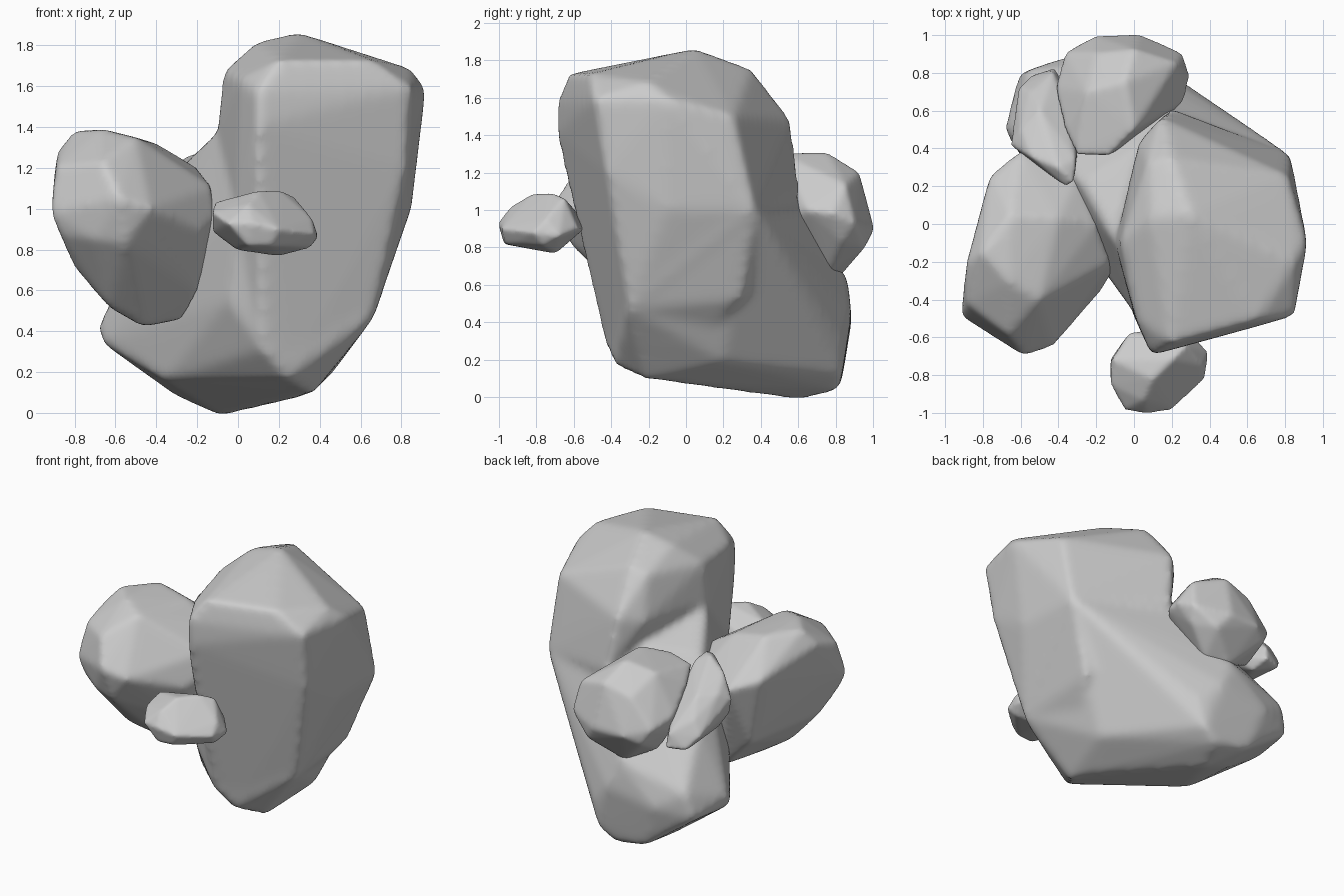
import bpy, bmesh
from mathutils import Vector


def rock(name, *hulls, voxel=0.02, grow=1.022, rounds=11):
    """Boulder: convex hulls of a few corner points, fused and worn smooth."""
    bm = bmesh.new()
    for pts in hulls:
        lo = Vector([min(p[i] for p in pts) for i in range(3)])
        hi = Vector([max(p[i] for p in pts) for i in range(3)])
        mid = (lo + hi) / 2
        verts = [bm.verts.new(mid + (Vector(p) - mid) * grow) for p in pts]
        bmesh.ops.convex_hull(bm, input=verts)
    loose = [v for v in bm.verts if not v.link_faces]
    bmesh.ops.delete(bm, geom=loose, context='VERTS')
    bmesh.ops.recalc_face_normals(bm, faces=bm.faces[:])
    mesh = bpy.data.meshes.new(name)
    bm.to_mesh(mesh)
    bm.free()
    obj = bpy.data.objects.new(name, mesh)
    bpy.context.collection.objects.link(obj)
    rm = obj.modifiers.new("fuse", 'REMESH')
    rm.mode = 'VOXEL'
    rm.voxel_size = voxel
    rm.use_smooth_shade = True
    sm = obj.modifiers.new("wear", 'SMOOTH')
    sm.factor = 0.5
    sm.iterations = rounds
    return obj


# Main boulder: tall upper block
upper = [
    (0.3, 0.05, 1.845), (0.1, 0.03, 1.8), (-0.06, -0.1, 1.66), (0.02, -0.5, 1.62),
    (0.1, -0.68, 1.56), (0.2, -0.62, 1.71), (0.65, -0.5, 1.71), (0.84, -0.48, 1.58),
    (0.91, -0.1, 1.58), (0.84, -0.2, 1.67), (0.2, 0.34, 1.74), (0.08, 0.32, 1.7),
    (0.81, 0.25, 1.49), (0.15, 0.55, 1.47), (0.03, 0.42, 1.42), (0.82, 0.36, 1.0),
    (0.84, -0.1, 1.0), (0.82, -0.42, 1.2), (0.1, -0.68, 1.4), (0.1, -0.57, 0.95),
    (0.0, -0.46, 1.0), (0.12, -0.43, 0.32), (0.24, -0.37, 0.18), (0.36, -0.2, 0.1),
    (0.66, -0.3, 0.48), (0.65, 0.3, 0.53), (0.2, 0.6, 1.1), (-0.09, -0.1, 1.4),
]
# Main boulder: low lobe spreading to the back left
lower = [
    (-0.67, 0.5, 0.43), (-0.65, 0.45, 0.35), (-0.6, 0.78, 0.35), (-0.55, 0.8, 0.52),
    (-0.35, 0.87, 0.4), (0.0, 0.87, 0.45), (-0.1, 0.85, 0.64), (0.14, 0.82, 0.3),
    (0.1, 0.82, 0.13), (-0.08, 0.6, 0.0), (0.0, 0.8, 0.05), (-0.25, 0.82, 0.1),
    (-0.3, 0.55, 0.1), (0.3, 0.0, 0.09), (0.36, -0.2, 0.11), (-0.35, 0.1, 0.17),
    (-0.05, -0.38, 0.55), (0.12, -0.43, 0.32), (0.24, -0.37, 0.18), (0.66, -0.3, 0.48),
    (0.82, 0.36, 1.0), (0.8, -0.1, 1.0), (0.02, -0.48, 1.05), (-0.09, -0.1, 1.38),
    (-0.28, 0.22, 1.2), (0.03, 0.4, 1.25), (0.15, 0.6, 1.05), (-0.45, 0.5, 0.85),
    (0.25, 0.58, 0.95), (0.4, 0.52, 0.4), (0.45, 0.2, 0.2),
]
rock("main_boulder", upper, lower, voxel=0.025)

# Leaning boulder on the left
rock("left_boulder", [
    (-0.8, -0.15, 1.37), (-0.66, -0.3, 1.38), (-0.5, -0.4, 1.34), (-0.88, -0.2, 1.27),
    (-0.65, 0.04, 1.365), (-0.4, 0.03, 1.31), (-0.2, 0.0, 1.19), (-0.13, -0.2, 1.1),
    (-0.12, -0.25, 0.95), (-0.3, 0.25, 1.1), (-0.6, 0.38, 1.1), (-0.76, 0.25, 1.15),
    (-0.91, -0.48, 0.98), (-0.88, -0.42, 1.2), (-0.58, -0.69, 1.05), (-0.43, -0.64, 1.0),
    (-0.66, -0.58, 1.22), (-0.55, -0.62, 0.83), (-0.86, -0.47, 0.87), (-0.7, -0.58, 0.85),
    (-0.8, -0.35, 0.72), (-0.63, -0.3, 0.52), (-0.47, -0.2, 0.43), (-0.27, -0.1, 0.47),
    (-0.42, 0.14, 0.45), (-0.65, 0.2, 0.68), (-0.2, -0.2, 0.6), (-0.18, -0.35, 0.9),
], voxel=0.02)

# Rounded stone on the back
rock("back_stone", [
    (-0.2, 0.99, 0.9), (0.02, 1.0, 0.9), (0.25, 0.9, 0.93), (0.29, 0.78, 0.98),
    (0.26, 0.65, 1.0), (0.22, 0.85, 1.13), (0.0, 0.92, 1.2), (-0.05, 0.75, 1.305),
    (0.0, 0.5, 1.3), (-0.14, 0.36, 1.24), (-0.3, 0.37, 1.2), (-0.36, 0.5, 1.15),
    (-0.25, 0.7, 1.25), (-0.41, 0.72, 1.0), (-0.36, 0.9, 0.95), (-0.1, 0.82, 0.65),
    (0.05, 0.76, 0.67), (-0.3, 0.75, 0.75), (0.1, 0.95, 0.8), (-0.2, 0.5, 0.9),
    (0.15, 0.55, 0.95), (-0.3, 0.93, 0.85), (-0.38, 0.72, 0.88), (0.21, 0.83, 0.83),
    (-0.2, 0.9, 1.14),
], voxel=0.016)

# Narrow stone wedged beside it
rock("wedge_stone", [
    (-0.36, 0.2, 1.22), (-0.32, 0.23, 1.25), (-0.31, 0.35, 1.22), (-0.4, 0.3, 1.27),
    (-0.55, 0.36, 1.2), (-0.65, 0.42, 1.07), (-0.62, 0.4, 0.96), (-0.6, 0.5, 1.12),
    (-0.62, 0.6, 0.95), (-0.61, 0.72, 0.9), (-0.55, 0.78, 0.82), (-0.42, 0.82, 0.82),
    (-0.38, 0.68, 1.0), (-0.55, 0.7, 1.0), (-0.5, 0.6, 1.12), (-0.3, 0.6, 0.9),
    (-0.3, 0.4, 0.95), (-0.55, 0.42, 0.85), (-0.4, 0.7, 0.78), (-0.43, 0.8, 0.92),
], voxel=0.013)

# Small stone on the front
rock("front_stone", [
    (-0.11, -0.72, 1.03), (-0.12, -0.85, 0.98), (-0.12, -0.72, 0.89), (-0.05, -0.98, 0.93),
    (0.07, -1.0, 0.93), (0.2, -0.98, 0.9), (0.05, -0.93, 1.02), (0.1, -0.82, 1.085),
    (0.2, -0.72, 1.09), (0.27, -0.65, 1.06), (0.36, -0.75, 0.95), (0.37, -0.82, 0.88),
    (0.39, -0.68, 0.86), (0.3, -0.58, 0.9), (0.2, -0.7, 0.77), (0.0, -0.8, 0.8),
    (0.05, -0.97, 0.82), (0.16, -0.96, 0.82), (0.26, -0.88, 0.83), (-0.05, -0.62, 0.84),
    (-0.02, -0.58, 0.98), (0.15, -0.55, 0.9), (0.35, -0.76, 0.81),
], voxel=0.012)
